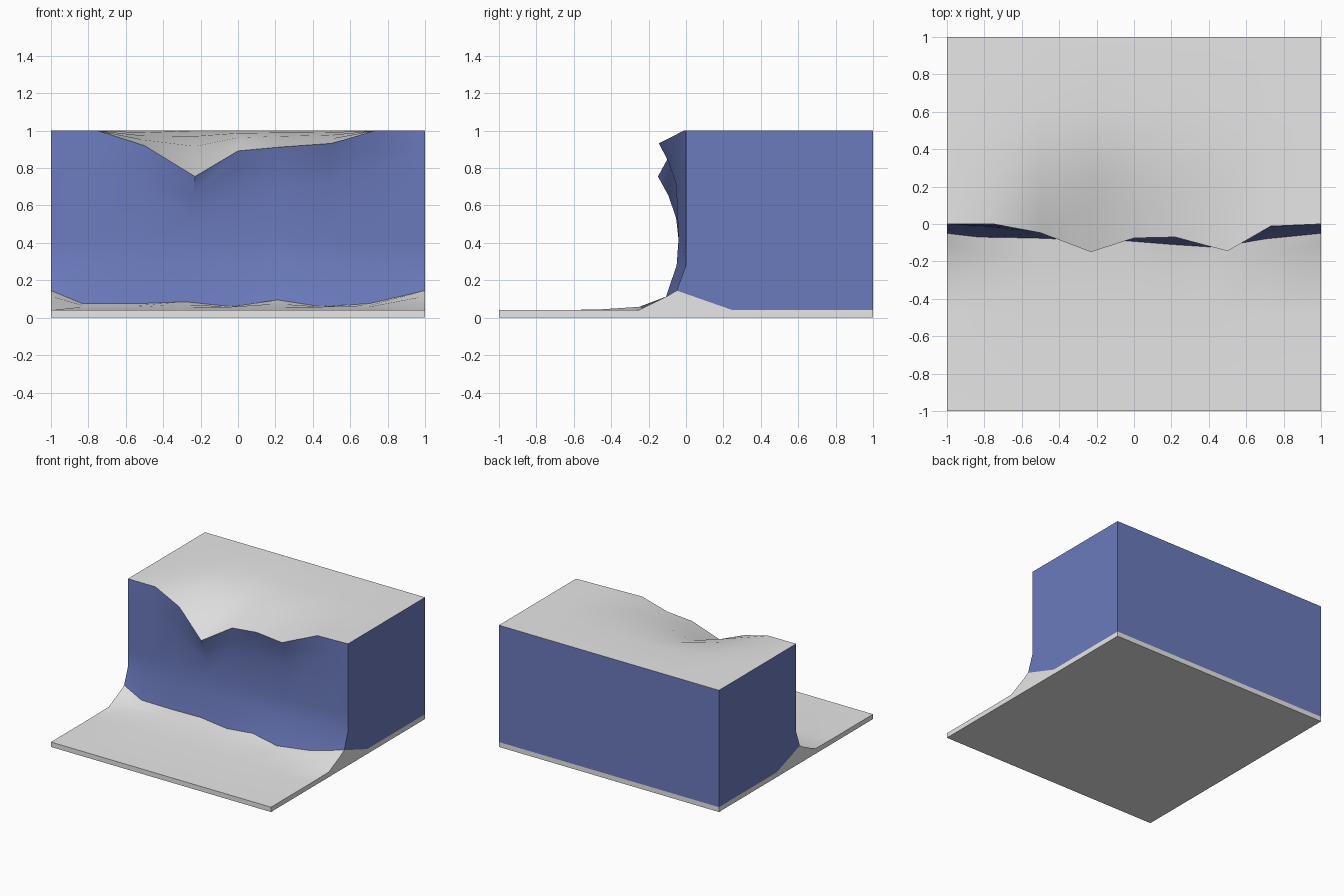
import bpy, bmesh, math

if "Cube" in bpy.data.objects:
    bpy.data.objects.remove(bpy.data.objects["Cube"])


def material(name, rgb):
    m = bpy.data.materials.new(name)
    m.diffuse_color = (*rgb, 1)
    m.use_nodes = True
    m.node_tree.nodes["Principled BSDF"].inputs["Base Color"].default_value = m.diffuse_color
    return m


STONE, ROCK = 0, 1
mats = [material("pale grey ground", (0.8, 0.8, 0.8)),
        material("slate blue rock", (0.147, 0.198, 0.515))]

# top rim and foot of the cliff, left to right: (x, y, z)
rim = [(-1, 0, 1), (-.75, 0, 1), (-.5, -.047, .92), (-.23, -.15, .755), (0, -.075, .892),
       (.22, -.07, .912), (.5, -.145, .932), (.73, -.012, 1), (1, 0, 1)]
toe = [(-1, -.05, .145), (-.83, -.07, .075), (-.54, -.075, .075), (-.28, -.085, .085),
       (-.04, -.09, .06), (.21, -.11, .095), (.44, -.125, .06), (.7, -.08, .075), (1, -.05, .145)]


def column(r, t):
    """One front-to-back profile of the tile."""
    side = abs(r[0]) == 1
    k = 0 if side else (.4 if abs(r[0]) > .7 else 1)

    def mx(z):
        f = (z - t[2]) / (r[2] - t[2])
        return t[0] + (r[0] - t[0]) * f

    pts = [(t[0], -1, 0), (t[0], -1, .04)]
    # scree slope
    pts.append((t[0], -.48, .04 if side else .043))
    pts.append((t[0], -.25, .042 if side else .058))
    pts.append((t[0], -.1, .115) if side else (t[0], -.17, .058 + (t[2] - .058) * .45))
    pts.append(t)
    # cliff wall, leaning out below the rim
    base = -.04 * k
    for z, y in ((.28, base * 1.25), (.42, base),
                 (r[2] - .22, base + (r[1] - base) * .12),
                 (r[2] - .1, base + (r[1] - base) * .5)):
        pts.append((mx(z), y, z))
    pts.append(r)
    # plateau, sinking towards the rim
    for y, f in ((.1, .62), (.25, .34), (.42, .12), (.62, 0)):
        pts.append((r[0], y, 1 - (1 - r[2]) * f))
    pts += [(r[0], 1, 1), (r[0], 1, .04), (r[0], 1, 0)]
    return pts


TOE, RIM, BACK = 5, 10, 15
bm = bmesh.new()
grid = [[bm.verts.new(p) for p in column(r, t)] for r, t in zip(rim, toe)]
n = len(grid[0])
for a, b in zip(grid, grid[1:]):
    for j in range(n):
        k = (j + 1) % n
        f = bm.faces.new((a[j], b[j], b[k], a[k]))
        f.material_index = ROCK if TOE <= j < RIM or j == BACK else STONE
        f.smooth = True

# end walls: rock above, ground wedge below
for col in (grid[0], grid[-1]):
    mid = bm.verts.new((col[0].co.x, .25, .04))
    low = bm.faces.new(col[:TOE + 1] + [mid] + col[BACK + 1:])
    high = bm.faces.new(col[TOE:BACK + 2] + [mid])
    low.material_index, high.material_index = STONE, ROCK

bmesh.ops.recalc_face_normals(bm, faces=bm.faces)
me = bpy.data.meshes.new("cliff_tile")
bm.to_mesh(me)
bm.free()
for m in mats:
    me.materials.append(m)
ob = bpy.data.objects.new("cliff_tile", me)
bpy.context.collection.objects.link(ob)
bpy.context.view_layer.objects.active = ob
ob.select_set(True)
bpy.ops.object.shade_smooth_by_angle(angle=math.radians(45))
